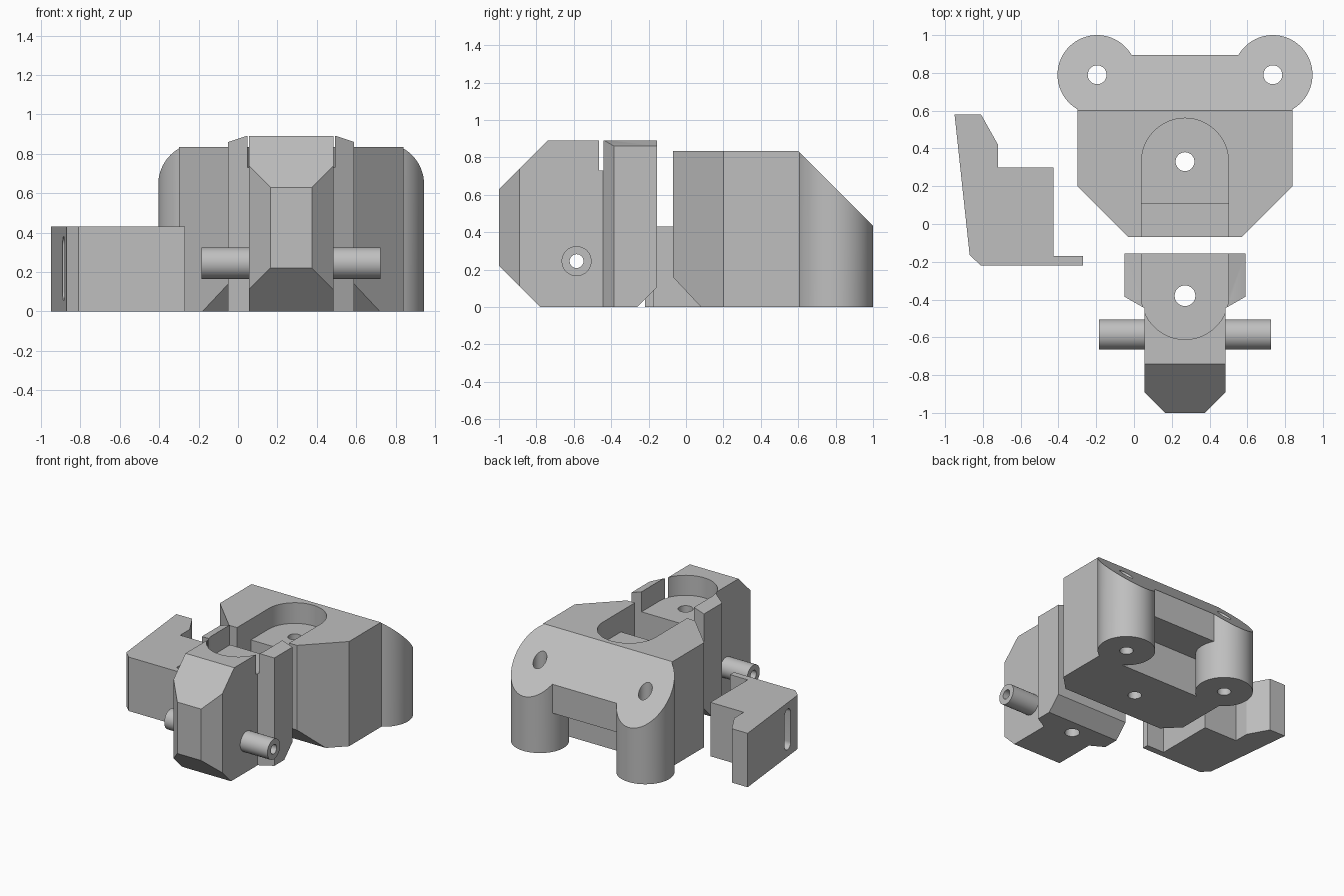
import bpy, bmesh, math
from mathutils import Matrix, Vector

if "Cube" in bpy.data.objects:
    bpy.data.objects.remove(bpy.data.objects["Cube"])

grey = bpy.data.materials.new("plain grey")
grey.diffuse_color = (0.52, 0.52, 0.52, 1)
grey.use_nodes = True
grey.node_tree.nodes["Principled BSDF"].inputs["Base Color"].default_value = grey.diffuse_color

# Each axis maps profile (u, v) and depth w to world coordinates
AXES = {"z": lambda u, v, w: (u, v, w),
        "x": lambda u, v, w: (w, u, v),
        "y": lambda u, v, w: (u, w, v)}


def prism(name, pts, lo, hi, axis="z"):
    """Extrude a closed 2D outline along an axis."""
    f = AXES[axis]
    bm = bmesh.new()
    a = [bm.verts.new(f(u, v, lo)) for u, v in pts]
    b = [bm.verts.new(f(u, v, hi)) for u, v in pts]
    n = len(pts)
    bm.faces.new(a)
    bm.faces.new(b[::-1])
    for i in range(n):
        bm.faces.new((a[i], b[i], b[(i + 1) % n], a[(i + 1) % n]))
    bmesh.ops.recalc_face_normals(bm, faces=bm.faces)
    me = bpy.data.meshes.new(name)
    bm.to_mesh(me)
    bm.free()
    me.materials.append(grey)
    ob = bpy.data.objects.new(name, me)
    bpy.context.collection.objects.link(ob)
    return ob


def arc(cx, cy, r, a0=0, a1=360, n=64):
    full = a1 - a0 == 360
    steps = n if full else n + 1
    return [(cx + r * math.cos(math.radians(a0 + (a1 - a0) * i / n)),
             cy + r * math.sin(math.radians(a0 + (a1 - a0) * i / n))) for i in range(steps)]


def combine(ob, other, op):
    """Apply one boolean and remove the helper."""
    m = ob.modifiers.new("bool", 'BOOLEAN')
    m.operation, m.object, m.solver = op, other, 'EXACT'
    dg = bpy.context.evaluated_depsgraph_get()
    me = bpy.data.meshes.new_from_object(ob.evaluated_get(dg))
    ob.modifiers.clear()
    ob.data = me
    bpy.data.objects.remove(other)


def finish(ob):
    bpy.ops.object.select_all(action='DESELECT')
    ob.select_set(True)
    bpy.context.view_layer.objects.active = ob
    bpy.ops.object.shade_smooth_by_angle(angle=math.radians(25))


CX = 0.27            # shared centre line of base and nose block


def mirrored(pts):
    """Close a left-hand outline by mirroring it on the centre line."""
    return pts + [(2 * CX - x, y) for x, y in reversed(pts)]


# Rear base: chamfered body, two round lugs and a raised bridge between them
base = prism("rear_base", mirrored([(-0.30, 0.61), (-0.30, 0.20), (-0.03, -0.07)]), -0.1, 1)
combine(base, prism("bridge", [(-0.2, 0.5), (0.74, 0.5), (0.74, 0.895), (-0.2, 0.895)],
                    0.31, 1.05), 'UNION')
for x in (CX - 0.465, CX + 0.465):
    combine(base, prism("lug", arc(x, 0.79, 0.21, n=96), -0.15, 1.1), 'UNION')
# side profile gives the sloped rear and the lower front chamfer
combine(base, prism("base_profile", [(-0.1, 0.192), (-0.1, 0.835), (0.6, 0.835),
                                     (1.05, 0.385), (1.05, 0), (0.08, 0)],
                    -0.6, 1.2, "x"), 'INTERSECT')
# round-ended channel with a lower step at its mouth
combine(base, prism("channel", arc(CX, 0.33, 0.23, 0, 180, 48) + [(CX - 0.23, -0.2), (CX + 0.23, -0.2)],
                    0.67, 1), 'DIFFERENCE')
combine(base, prism("channel_step", [(CX - 0.23, -0.2), (CX + 0.23, -0.2),
                                     (CX + 0.23, 0.105), (CX - 0.23, 0.105)],
                    0.52, 1), 'DIFFERENCE')
for x, y in ((CX - 0.465, 0.79), (CX + 0.465, 0.79), (CX, 0.33)):
    combine(base, prism("bolt_hole", arc(x, y, 0.05, n=32), -0.5, 1.5), 'DIFFERENCE')
finish(base)

# Nose block: plan outline cut by its side and front profiles
nose = prism("nose_block", mirrored([(-0.05, -0.155), (-0.05, -0.385), (0.055, -0.445),
                                     (0.055, -0.89), (0.165, -1.0)]), -0.1, 1)
combine(nose, prism("nose_side_profile", [(-1.04, 0.26), (-1.04, 0.59), (-0.74, 0.89), (-0.1, 0.89),
                                          (-0.1, 0.16), (-0.26, 0), (-0.78, 0)],
                    -0.5, 1, "x"), 'INTERSECT')
combine(nose, prism("nose_front_profile", mirrored([(-0.14, -0.2), (-0.14, 0.83), (0.10, 0.91)]),
                    -1.2, 0.1, "y"), 'INTERSECT')
# round-ended seat open at the back, and its bolt hole
combine(nose, prism("seat", arc(CX, -0.38, 0.231, 180, 360, 48) + [(CX + 0.231, 0), (CX - 0.231, 0)],
                    0.73, 1.2), 'DIFFERENCE')
combine(nose, prism("bolt_hole", arc(CX, -0.38, 0.055, n=32), -0.5, 1.5), 'DIFFERENCE')
# hollow cross pin
combine(nose, prism("cross_pin", arc(-0.585, 0.245, 0.08, n=48), -0.185, 0.725, "x"), 'UNION')
combine(nose, prism("pin_bore", arc(-0.585, 0.245, 0.037, n=32), -0.5, 1, "x"), 'DIFFERENCE')
finish(nose)

# Side bracket: stepped plan outline with a thin lip and a narrow upright slot
bracket = prism("side_bracket", [(-0.95, 0.58), (-0.81, 0.58), (-0.72, 0.42), (-0.72, 0.30),
                                 (-0.425, 0.30), (-0.425, -0.17), (-0.27, -0.17), (-0.27, -0.22),
                                 (-0.81, -0.22), (-0.87, -0.165)], 0, 0.43)
slot = arc(-0.015, 0.335, 0.045, 0, 180, 16) + arc(-0.015, 0.10, 0.045, 180, 360, 16)
combine(bracket, prism("slot", slot, -1.1, -0.65, "x"), 'DIFFERENCE')
finish(bracket)
